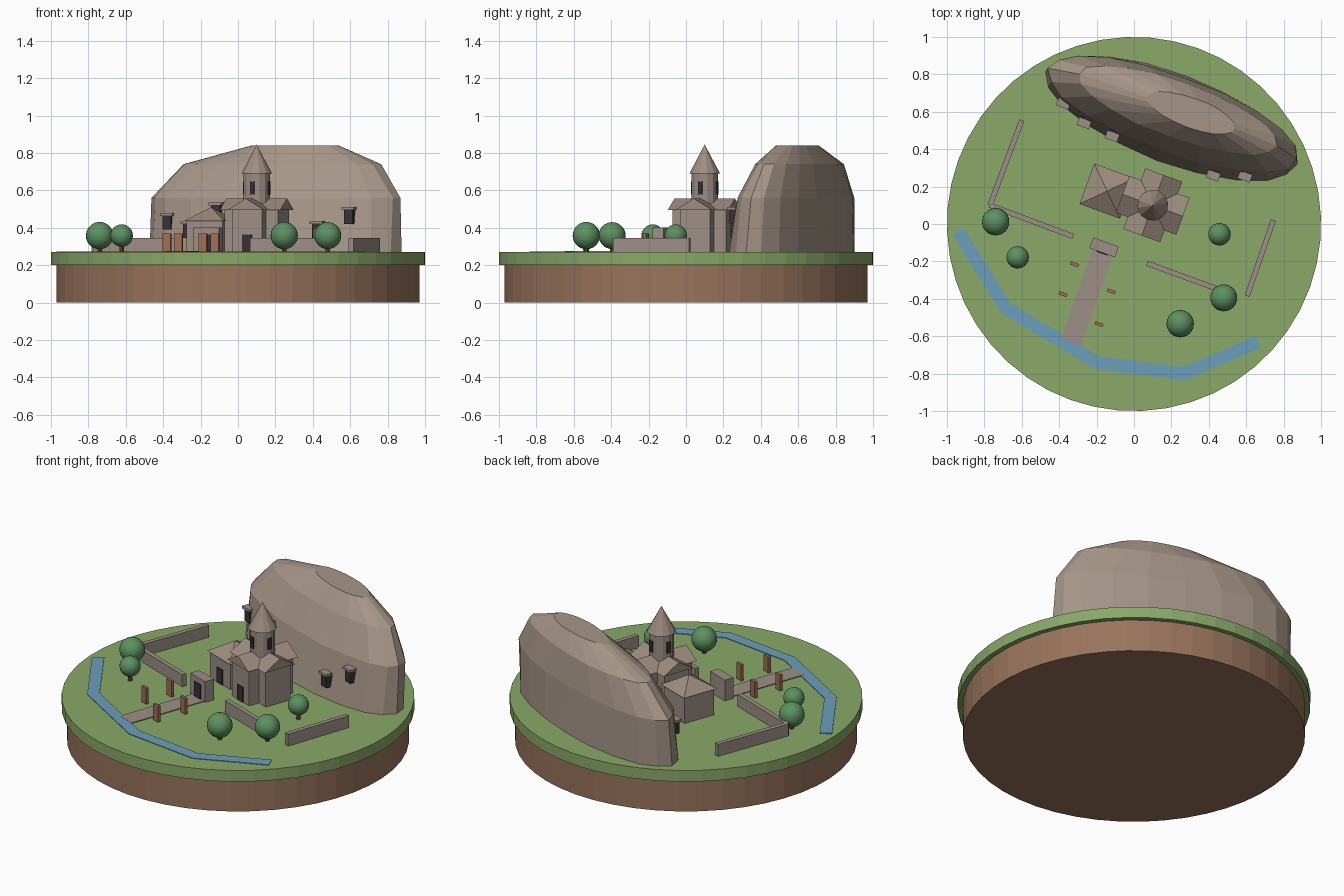
import bpy, bmesh, math, random
from math import sin, cos, pi
from mathutils import Vector, Matrix

cube = bpy.data.objects.get("Cube")
if cube:
    bpy.data.objects.remove(cube, do_unlink=True)

random.seed(4)
TURN = math.radians(-20)      # heading shared by everything on the site
GROUND = 0.27
CHURCH = Vector((0.1, 0.1, 0))


def material(name, rgb):
    lin = [((c + 0.055) / 1.055) ** 2.4 for c in rgb] + [1]
    m = bpy.data.materials.new(name)
    m.use_nodes = True
    m.diffuse_color = lin
    bsdf = m.node_tree.nodes["Principled BSDF"]
    bsdf.inputs["Base Color"].default_value = lin
    bsdf.inputs["Roughness"].default_value = 0.9
    return m


GRASS = material("grass_green", (0.54, 0.66, 0.41))
EARTH = material("earth_brown", (0.60, 0.455, 0.36))
CLIFF = material("cliff_tan", (0.65, 0.585, 0.53))
STONE = material("building_stone", (0.62, 0.56, 0.53))
ROOF = material("roof_stone", (0.62, 0.55, 0.50))
CARVED = material("carved_red_stone", (0.63, 0.44, 0.32))
TRUNK = material("bark_brown", (0.42, 0.30, 0.20))
LEAF = material("leaf_green", (0.36, 0.57, 0.38))
WATER = material("water_blue", (0.42, 0.62, 0.74))
DARK = material("opening_dark", (0.22, 0.19, 0.22))


def finish(name, bm, mat, matrix=Matrix()):
    bmesh.ops.recalc_face_normals(bm, faces=bm.faces)
    me = bpy.data.meshes.new(name)
    bm.to_mesh(me)
    bm.free()
    me.materials.append(mat)
    ob = bpy.data.objects.new(name, me)
    ob.matrix_world = matrix
    bpy.context.collection.objects.link(ob)
    return ob


def site(lx, ly, origin=CHURCH):
    """Position given along and across the site's heading."""
    return origin + Matrix.Rotation(TURN, 3, 'Z') @ Vector((lx, ly, 0))


def frame(p, z=0):
    return Matrix.Translation((p[0], p[1], z)) @ Matrix.Rotation(TURN, 4, 'Z')


def box(name, p, z, size, mat):
    bm = bmesh.new()
    bmesh.ops.create_cube(bm, size=1)
    bmesh.ops.scale(bm, vec=size, verts=bm.verts)
    return finish(name, bm, mat, frame(p, z + size[2] / 2))


def cone(name, p, z, r1, r2, h, sides, mat):
    bm = bmesh.new()
    bmesh.ops.create_cone(bm, cap_ends=True, segments=sides, radius1=r1, radius2=r2, depth=h)
    return finish(name, bm, mat, frame(p, z + h / 2))


def ribbon(name, pts, width, h, mat):
    """Mitred strip along a path, raised from the ground."""
    pts = [Vector(p) for p in pts]
    bm = bmesh.new()
    rows = []
    for i, p in enumerate(pts):
        d1 = (p - pts[i - 1]).normalized() if i else (pts[1] - p).normalized()
        d2 = (pts[i + 1] - p).normalized() if i < len(pts) - 1 else d1
        t = (d1 + d2).normalized()
        n = Vector((-t.y, t.x)) * (width / 2 / t.dot(d1))
        rows.append([bm.verts.new((q.x, q.y, GROUND + z))
                     for q, z in ((p + n, h), (p - n, h), (p - n, -0.005), (p + n, -0.005))])
    for a, b in zip(rows, rows[1:]):
        for k in range(4):
            bm.faces.new((a[k], a[k - 1], b[k - 1], b[k]))
    bm.faces.new(rows[0])
    bm.faces.new(rows[-1])
    return finish(name, bm, mat)


# Round ground slab
cone("earth_base", (0, 0), 0, 0.97, 0.97, 0.2, 48, EARTH)
cone("grass_top", (0, 0), 0.2, 1, 1, 0.07, 48, GRASS)

# Faceted cliff: stacked ellipses (height, half length, half depth, centre shift)
SEG = 20
bm = bmesh.new()
rings = []
for z, a, b, dx, dy in ((0.26, 0.724, 0.24, 0, 0), (0.56, 0.715, 0.205, 0, 0.025),
                        (0.74, 0.567, 0.15, 0.03, 0.045), (0.84, 0.25, 0.08, 0.1, 0.03)):
    ring = []
    for i in range(SEG):
        t = 2 * pi * i / SEG
        k = 1 + random.uniform(-0.025, 0.015)
        v = site(a * k * cos(t), b * k * sin(t), Vector((0.205 + dx, 0.565 + dy, 0)))
        ring.append(bm.verts.new((v.x, v.y, z)))
    rings.append(ring)
for lo, hi in zip(rings, rings[1:]):
    for i in range(SEG):
        bm.faces.new((lo[i - 1], lo[i], hi[i], hi[i - 1]))
bm.faces.new(rings[-1])
bm.faces.new(rings[0])
finish("cliff", bm, CLIFF)

# Rock-cut openings with lintels
for i, (x, y, top) in enumerate(((-0.38, 0.635, 0.48), (-0.27, 0.53, 0.435), (-0.12, 0.46, 0.535),
                                 (0.42, 0.25, 0.435), (0.59, 0.245, 0.51))):
    back = site(0, 0.022, Vector((x, y, 0)))
    box(f"cave_opening_{i}", back, top - 0.09, (0.05, 0.05, 0.075), DARK)
    box(f"cave_lintel_{i}", site(0, 0.01, Vector((x, y, 0))), top - 0.016, (0.07, 0.045, 0.016), STONE)

# Cross-shaped church with gabled arms
WALL_TOP = 0.495
box("church_nave", CHURCH, GROUND, (0.17, 0.305, WALL_TOP - GROUND), STONE)
box("church_transept", CHURCH, GROUND, (0.305, 0.17, WALL_TOP - GROUND), STONE)
for name, angle in (("nave_roof", 0), ("transept_roof", pi / 2)):
    bm = bmesh.new()
    ends = [[bm.verts.new((x, y, z)) for x, z in ((-0.105, 0), (0.105, 0), (0, 0.062))]
            for y in (-0.172, 0.172)]
    for k in range(3):
        bm.faces.new((ends[0][k], ends[0][k - 1], ends[1][k - 1], ends[1][k]))
    for end in ends:
        bm.faces.new(end)
    finish(name, bm, ROOF, frame(CHURCH, WALL_TOP) @ Matrix.Rotation(angle, 4, 'Z'))
box("church_door", site(0, -0.152), GROUND, (0.055, 0.01, 0.095), DARK)

# Drum, its windows and the conical dome
cone("drum", CHURCH, 0.5, 0.071, 0.071, 0.195, 12, STONE)
cone("dome", CHURCH, 0.69, 0.083, 0, 0.155, 12, ROOF)
for i, (lx, ly) in enumerate(((1, 0), (-1, 0), (0, 1), (0, -1))):
    size = (0.01 if lx else 0.024, 0.01 if ly else 0.024, 0.07)
    box(f"drum_window_{i}", site(lx * 0.07, ly * 0.07), 0.577, size, DARK)

# Square hall with pyramid roof
hall = site(-0.255, -0.012)
box("hall_walls", hall, GROUND, (0.205, 0.205, 0.165), STONE)
bm = bmesh.new()
bmesh.ops.create_cone(bm, cap_ends=True, segments=4, radius1=0.115 * 2 ** 0.5, radius2=0, depth=0.075)
bmesh.ops.rotate(bm, matrix=Matrix.Rotation(pi / 4, 3, 'Z'), verts=bm.verts)
finish("hall_roof", bm, ROOF, frame(hall, 0.435 + 0.0375))
box("hall_door", site(0, -0.103, hall), GROUND, (0.055, 0.01, 0.095), DARK)

# Gatehouse
gate = Vector((-0.16, -0.125, 0))
box("gatehouse", gate, GROUND, (0.145, 0.06, 0.13), STONE)
box("gate_opening", site(0, -0.031, gate), GROUND, (0.06, 0.01, 0.095), DARK)

# Path, stream and boundary walls
ribbon("path", ((-0.335, -0.63), (-0.163, -0.14)), 0.115, 0.005, STONE)
ribbon("stream", ((-0.94, -0.04), (-0.685, -0.45), (-0.2, -0.74), (0.265, -0.8), (0.665, -0.63)),
       0.07, 0.004, WATER)
ribbon("wall_left", ((-0.6, 0.555), (-0.77, 0.1)), 0.028, 0.075, STONE)
ribbon("wall_front_left", ((-0.77, 0.1), (-0.325, -0.067)), 0.028, 0.075, STONE)
ribbon("wall_front_right", ((0.07, -0.21), (0.48, -0.36)), 0.028, 0.075, STONE)
ribbon("wall_right", ((0.745, 0.02), (0.605, -0.385)), 0.028, 0.075, STONE)

# Carved standing stones beside the path
for i, p in enumerate(((-0.318, -0.215), (-0.38, -0.375), (-0.122, -0.36), (-0.187, -0.535))):
    box(f"standing_stone_{i}", p, GROUND, (0.045, 0.018, 0.1), CARVED)

# Round trees
for i, (x, y, r) in enumerate(((-0.74, 0.012, 0.073), (-0.622, -0.178, 0.06), (0.247, -0.533, 0.073),
                               (0.48, -0.395, 0.072), (0.457, -0.055, 0.06))):
    cone(f"tree_trunk_{i}", (x, y), GROUND, 0.013, 0.011, 0.06, 8, TRUNK)
    bm = bmesh.new()
    bmesh.ops.create_uvsphere(bm, u_segments=24, v_segments=14, radius=r)
    for f in bm.faces:
        f.smooth = True
    finish(f"tree_crown_{i}", bm, LEAF, Matrix.Translation((x, y, 0.358)))
